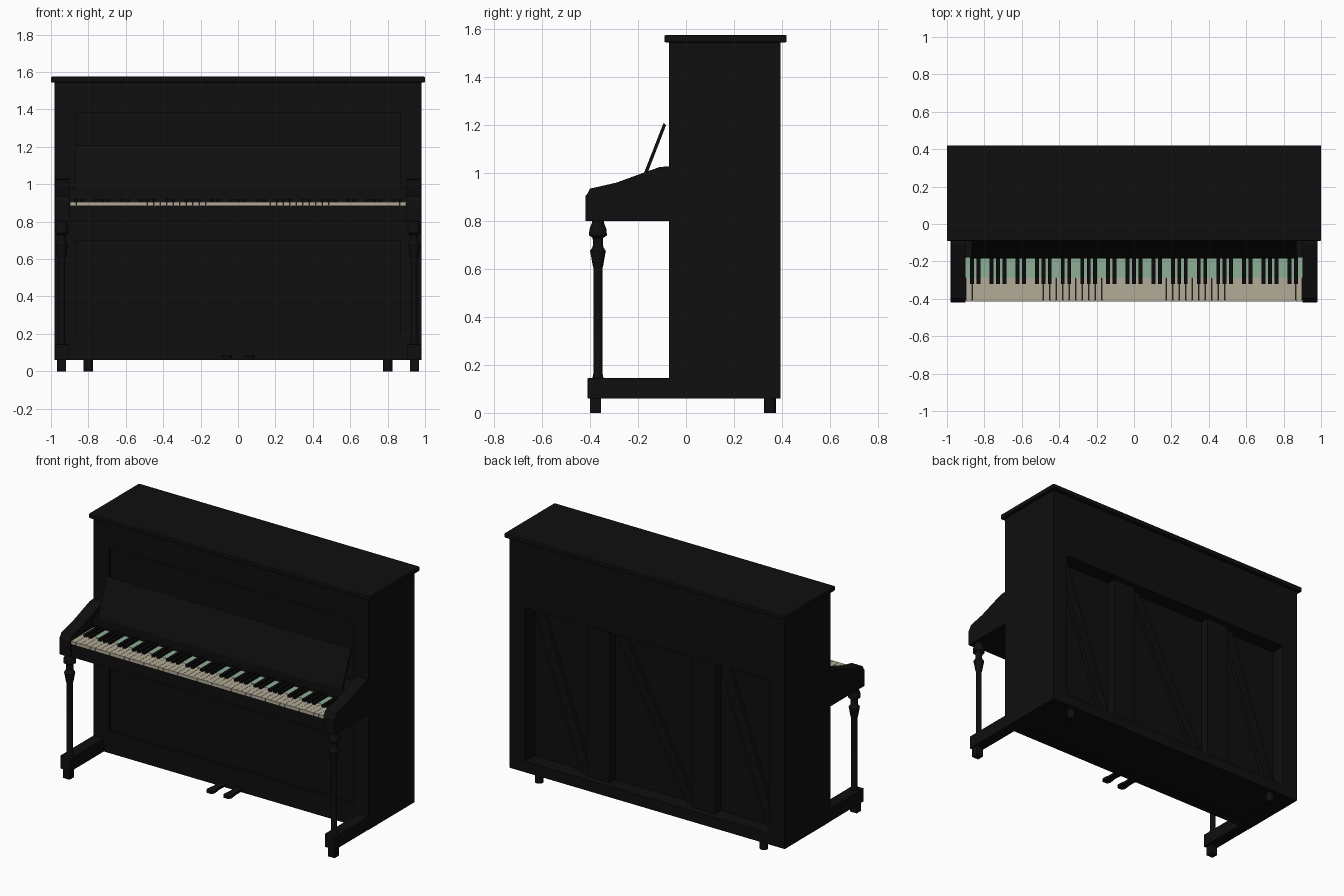
import bpy, bmesh, math
from mathutils import Matrix

if "Cube" in bpy.data.objects:
    bpy.data.objects.remove(bpy.data.objects["Cube"])


def material(name, rgb):
    m = bpy.data.materials.new(name)
    m.diffuse_color = (*rgb, 1)
    m.use_nodes = True
    m.node_tree.nodes["Principled BSDF"].inputs["Base Color"].default_value = m.diffuse_color
    return m


BLACK = material("black lacquer", (0.0045, 0.0045, 0.0045))
EBONY = material("ebony key", (0.003, 0.003, 0.003))
IVORY = material("ivory key", (0.45, 0.41, 0.31))
FELT = material("green felt", (0.27, 0.43, 0.31))


def finish(name, bm, mat, bevel=0):
    bmesh.ops.recalc_face_normals(bm, faces=bm.faces)
    me = bpy.data.meshes.new(name)
    bm.to_mesh(me)
    bm.free()
    me.materials.append(mat)
    ob = bpy.data.objects.new(name, me)
    bpy.context.collection.objects.link(ob)
    if bevel:
        b = ob.modifiers.new("bevel", 'BEVEL')
        b.width = bevel
        b.segments = 2
    return ob


def add_box(bm, x, y, z):
    c = Matrix.Translation(((x[0] + x[1]) / 2, (y[0] + y[1]) / 2, (z[0] + z[1]) / 2))
    s = Matrix.Diagonal((x[1] - x[0], y[1] - y[0], z[1] - z[0], 1))
    bmesh.ops.create_cube(bm, size=1, matrix=c @ s)


def box(name, x, y, z, mat=BLACK, bevel=0):
    bm = bmesh.new()
    add_box(bm, x, y, z)
    return finish(name, bm, mat, bevel)


def prism(name, pts, to3d, direction, mat=BLACK, bevel=0):
    bm = bmesh.new()
    f = bm.faces.new([bm.verts.new(to3d(*p)) for p in pts])
    r = bmesh.ops.extrude_face_region(bm, geom=[f])
    vs = [v for v in r["geom"] if isinstance(v, bmesh.types.BMVert)]
    bmesh.ops.translate(bm, verts=vs, vec=direction)
    return finish(name, bm, mat, bevel)


def lathe(name, profile, x, y, seg=20):
    bm = bmesh.new()
    vs = [bm.verts.new((x + r, y, z)) for r, z in profile]
    es = [bm.edges.new(p) for p in zip(vs, vs[1:])]
    bmesh.ops.spin(bm, geom=vs + es, cent=(x, y, 0), axis=(0, 0, 1),
                   angle=2 * math.pi, steps=seg, use_duplicate=False)
    bmesh.ops.remove_doubles(bm, verts=bm.verts, dist=1e-4)
    ob = finish(name, bm, BLACK)
    bpy.ops.object.select_all(action='DESELECT')
    ob.select_set(True)
    bpy.context.view_layer.objects.active = ob
    bpy.ops.object.shade_smooth_by_angle(angle=math.radians(35))


# case: recessed core, front rails, back rails
FRONT, BACK, TOP, LOW = -0.07, 0.395, 1.55, 0.06
box("case_core", (-0.88, 0.88), (-0.055, 0.295), (LOW + 0.002, TOP))
box("front_top_rail", (-0.87, 0.87), (FRONT, 0), (1.38, TOP))
box("front_middle_rail", (-0.87, 0.87), (FRONT, 0), (0.70, 0.98))
box("front_bottom_rail", (-0.87, 0.87), (FRONT, 0), (LOW, 0.20))
box("back_top_panel", (-0.87, 0.87), (0.28, BACK), (1.12, TOP))
box("back_bottom_rail", (-0.87, 0.87), (0.28, BACK), (LOW, 0.13))
box("lid", (-1, 1), (-0.09, 0.42), (1.545, 1.575), bevel=0.005)

# back posts and diagonal braces
for cx in (-0.375, 0.375):
    box("back_post", (cx - 0.08, cx + 0.08), (0.28, 0.355), (0.12, 1.13))
for a, b in ((0.455, 0.87), (-0.295, 0.295), (-0.87, -0.455)):
    prism("back_brace", [(b - 0.07, 1.12), (b, 1.12), (a + 0.07, 0.13), (a, 0.13)],
          lambda x, z: (x, 0.29, z), (0, 0.03, 0))

# parts repeated on both sides
ARM = [(-0.07, 0.80), (-0.42, 0.80), (-0.42, 0.905), (-0.41, 0.915), (-0.40, 0.935),
       (-0.29, 0.96), (-0.18, 1.0), (-0.11, 1.025), (-0.07, 1.028)]
LEG = [(0, 0.81), (0.022, 0.81), (0.026, 0.79), (0.036, 0.765), (0.037, 0.74), (0.022, 0.73),
       (0.021, 0.70), (0.023, 0.69), (0.033, 0.675), (0.030, 0.66), (0.022, 0.615),
       (0.018, 0.60), (0.018, 0.17), (0.024, 0.14), (0, 0.14)]
for s in (-1, 1):
    def span(a, b):
        return tuple(sorted((s * a, s * b)))
    box("case_side", span(0.87, 0.98), (FRONT, BACK), (LOW, TOP))
    prism("key_arm", ARM, lambda y, z: (s * 0.90, y, z), (s * 0.08, 0, 0), bevel=0.003)
    lathe("front_leg", LEG, s * 0.942, -0.367)
    box("leg_rail", span(0.905, 0.98), (-0.41, -0.06), (LOW, 0.145), bevel=0.003)
    box("front_foot", span(0.92, 0.968), (-0.40, -0.355), (0, 0.07))
    lathe("back_foot", [(0, 0.07), (0.025, 0.07), (0.025, 0), (0, 0)], s * 0.80, 0.35)
    prism("pedal", [(-0.025, -0.06), (0.025, -0.06), (0.02, -0.13), (0.028, -0.19),
                    (0.018, -0.21), (-0.018, -0.21), (-0.028, -0.19), (-0.02, -0.13)],
          lambda x, y: (s * 0.06 + x, y, 0.07), (0, 0, 0.015))

# keybed, fallboard and sloped music desk
box("keybed", (-0.905, 0.905), (-0.41, -0.06), (0.80, 0.888))
box("fallboard", (-0.905, 0.905), (-0.18, -0.06), (0.88, 0.98))
prism("music_desk", [(-0.185, 0.975), (-0.17, 0.975), (-0.083, 1.20), (-0.094, 1.208)],
      lambda y, z: (-0.87, y, z), (1.74, 0, 0))

# keyboard: 52 white keys starting on the two-black group
W = 1.8 / 52
white, black = bmesh.new(), bmesh.new()
for i in range(52):
    x = -0.9 + i * W
    add_box(white, (x + 0.0007, x + W - 0.0007), (-0.415, -0.17), (0.886, 0.905))
    if i % 7 in (0, 1, 3, 4, 5) and i < 51:
        add_box(black, (x + W - 0.0102, x + W + 0.0102), (-0.322, -0.17), (0.89, 0.92))
finish("white_keys", white, IVORY)
finish("black_keys", black, EBONY)
box("key_felt", (-0.9, 0.9), (-0.29, -0.175), (0.904, 0.9065), FELT)
